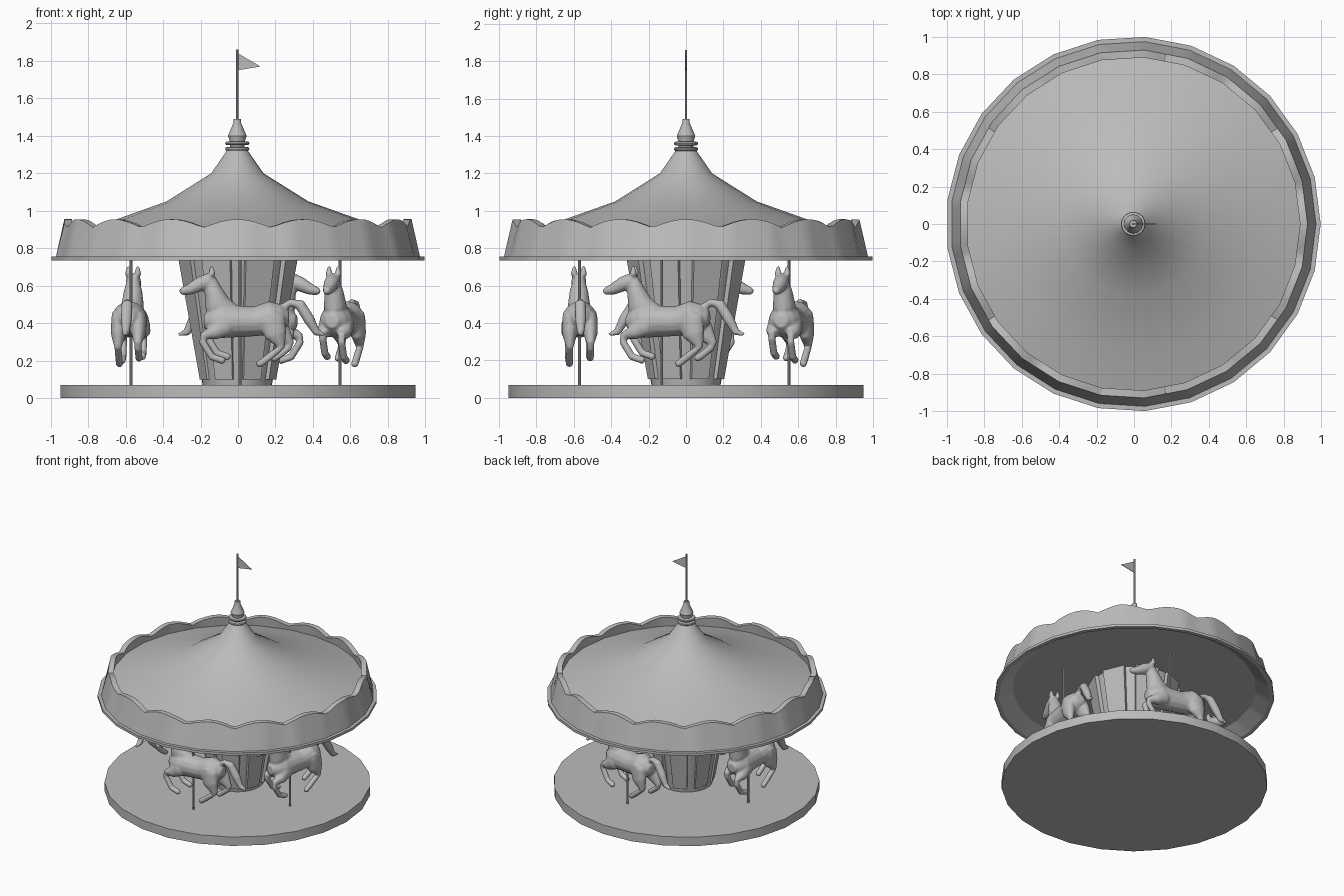
import bpy, bmesh, math
from mathutils import Vector

cube = bpy.data.objects.get("Cube")
if cube:
    bpy.data.objects.remove(cube, do_unlink=True)

SIDES = 25
SCALLOPS = 16
PANELS = 8
FLOOR = 0.07
CEILING = 0.8
TURN = 2 * math.pi

grey = bpy.data.materials.new("plain_grey")
grey.use_nodes = True
grey.diffuse_color = (0.5, 0.5, 0.5, 1)
shader = grey.node_tree.nodes["Principled BSDF"]
shader.inputs["Base Color"].default_value = grey.diffuse_color


def finish(name, bm):
    """Turn a bmesh into a named object with smooth shading and sharp edges."""
    bmesh.ops.remove_doubles(bm, verts=bm.verts, dist=0.0001)
    bmesh.ops.recalc_face_normals(bm, faces=bm.faces)
    mesh = bpy.data.meshes.new(name)
    bm.to_mesh(mesh)
    bm.free()
    mesh.materials.append(grey)
    obj = bpy.data.objects.new(name, mesh)
    bpy.context.collection.objects.link(obj)
    bpy.ops.object.select_all(action='DESELECT')
    obj.select_set(True)
    bpy.context.view_layer.objects.active = obj
    bpy.ops.object.shade_smooth_by_angle(angle=math.radians(30))
    return obj


def bridge(bm, rings, capped=False):
    """Join neighbouring rings of vertices with quads."""
    for lower, upper in zip(rings, rings[1:]):
        for i in range(len(lower)):
            bm.faces.new((lower[i - 1], lower[i], upper[i], upper[i - 1]))
    if capped:
        bm.faces.new(rings[0])
        bm.faces.new(rings[-1])


def lathe(name, profile, sides=SIDES, cuts=1, x=-0.004, y=0):
    """Spin a profile of (radius, height); each flat side may be cut further."""
    bm = bmesh.new()
    step = TURN / sides
    columns = []
    for k in range(sides * cuts):
        a = k * step / cuts
        flat = math.cos(step / 2) / math.cos(a % step - step / 2)
        columns.append([bm.verts.new((x + r * flat * math.cos(a), y + r * flat * math.sin(a), z))
                        for r, z in profile(a)])
    bridge(bm, list(zip(*columns)))
    return finish(name, bm)


def solid(name, points, **options):
    """Spin a closed shape whose first and last points are dropped to the axis."""
    closed = [(0, points[0][1]), *points, (0, points[-1][1])]
    return lathe(name, lambda a: closed, **options)


# Platform
solid("platform", [(0.95, 0), (0.95, FLOOR)])


# Valance with a scalloped top, a bottom rim and the ceiling inside
def valance_profile(a):
    rim = 0.735
    top = 0.91 + 0.045 * abs(math.cos(a * SCALLOPS / 2))
    return [(0, CEILING), (0.87, CEILING), (0.97, rim), (1, rim), (1, rim + 0.02),
            (0.975, rim + 0.02), (0.93, top), (0.89, top), (0.9, 0.86)]


lathe("valance", valance_profile, cuts=6)

# Tent roof
roof = [(0.9, 0.88), (0.69, 0.94), (0.38, 1.05), (0.14, 1.2), (0.05, 1.33)]
lathe("canopy", lambda a: roof, cuts=2)

# Finial, its two collars and the flagpole
solid("finial", [(0.04, 1.3), (0.04, 1.37), (0.05, 1.4), (0.02, 1.47), (0.02, 1.49)])
for label, z in (("lower", 1.33), ("upper", 1.36)):
    bead = [(0.06 + 0.01 * math.cos(t * TURN / 8), z + 0.01 * math.sin(t * TURN / 8))
            for t in range(-2, 3)]
    solid(label + "_collar", [(r - 0.005, height) for r, height in bead])
solid("flagpole", [(0.007, 1.48), (0.007, 1.86)], sides=10)

# Pennant flag
bm = bmesh.new()
corners = ((0, 1.84), (0.12, 1.77), (0, 1.75))
sheet = [[bm.verts.new((x, y, z)) for x, z in corners] for y in (-0.002, 0.002)]
bridge(bm, sheet, capped=True)
finish("flag", bm)

# Flared centre column with raised, tapered panels
solid("column", [(0.185, FLOOR), (0.31, CEILING)], sides=32)
bm = bmesh.new()
for k in range(PANELS):
    a = (k + 0.5) * TURN / PANELS
    outward = Vector((math.cos(a), math.sin(a), 0))
    along = Vector((-outward.y, outward.x, 0))
    ends = []
    for z, radius, half_width in ((0.1, 0.19, 0.05), (CEILING, 0.31, 0.085)):
        inner = Vector((0, 0, z)) + outward * (radius - 0.03)
        outer = inner + outward * 0.04
        side = along * half_width
        ends.append([bm.verts.new(p) for p in (inner - side, outer - side, outer + side, inner + side)])
    bridge(bm, ends, capped=True)
finish("column_panels", bm)


def tube(bm, points, side=0, widest=1, sides=14):
    """Loft rounded rings along (forward, height, radius) points."""
    path = [(Vector((u, side, z)), r) for u, z, r in points]

    # rounded tips
    def tip(end, inner):
        centre, r = end
        return centre + (centre - inner[0]).normalized() * r * 0.6, r * 0.5

    path = [tip(path[0], path[1]), *path, tip(path[-1], path[-2])]
    rings = []
    for i, (centre, r) in enumerate(path):
        before, after = path[max(i - 1, 0)][0], path[min(i + 1, len(path) - 1)][0]
        tangent = (after - before).normalized()
        across = Vector((0, min(r, widest), 0))
        upward = Vector((-tangent.z, 0, tangent.x)) * r
        rings.append([bm.verts.new(centre + upward * math.cos(k * TURN / sides)
                                   + across * math.sin(k * TURN / sides)) for k in range(sides)])
    bridge(bm, rings, capped=True)


def swing(points, forward, up):
    """Shift a leg progressively, keeping its root at the body."""
    return [(u + forward * min(i / 3, 1), z + up * min(i / 3, 1), r)
            for i, (u, z, r) in enumerate(points)]


# Horse built from overlapping tubes, fused by a remesh
body = [(0.15, 0.41, 0.07), (0.1, 0.41, 0.09), (-0.08, 0.41, 0.08), (-0.17, 0.43, 0.09), (-0.22, 0.43, 0.07)]
neck = [(0.07, 0.43, 0.09), (0.12, 0.5, 0.07), (0.14, 0.57, 0.05), (0.16, 0.64, 0.03)]
head = [(0.16, 0.63, 0.04), (0.21, 0.61, 0.04), (0.27, 0.58, 0.03), (0.31, 0.57, 0.02)]
tail = [(-0.22, 0.48, 0.02), (-0.27, 0.51, 0.02), (-0.32, 0.5, 0.03), (-0.37, 0.42, 0.03),
        (-0.41, 0.35, 0.02), (-0.45, 0.34, 0.01)]
ear = [(0.15, 0.66, 0.02), (0.15, 0.7, 0.01)]
front_leg = [(0.08, 0.39, 0.06), (0.14, 0.35, 0.04), (0.2, 0.33, 0.02), (0.2, 0.3, 0.02),
             (0.15, 0.22, 0.02), (0.09, 0.2, 0.02)]
hind_leg = [(-0.17, 0.42, 0.07), (-0.19, 0.34, 0.06), (-0.22, 0.27, 0.02), (-0.18, 0.24, 0.02),
            (-0.13, 0.2, 0.02), (-0.1, 0.18, 0.02)]

bm = bmesh.new()
tube(bm, body)
tube(bm, neck, widest=0.06)
tube(bm, head)
tube(bm, tail)
for side in (-1, 1):
    trailing = side < 0
    tube(bm, ear, side=side * 0.025)
    tube(bm, swing(front_leg, -0.03 * trailing, 0.02 * trailing), side=side * 0.055, widest=0.04)
    tube(bm, swing(hind_leg, -0.08 * trailing, 0.03 * trailing), side=side * 0.055, widest=0.04)
horse = finish("front_horse", bm)
fuse = horse.modifiers.new("fuse", 'REMESH')
fuse.mode = 'VOXEL'
fuse.voxel_size = 0.008
fuse.use_smooth_shade = True
soften = horse.modifiers.new("soften", 'SMOOTH')
soften.iterations = 4

# Ring of horses, each on its own pole and facing along the ring
spots = {"front": (0.01, -0.57), "left": (0.545, -0.13), "back": (0.125, 0.55), "right": (-0.57, 0.04)}
for place, (x, y) in spots.items():
    rider = horse
    if place != "front":
        rider = horse.copy()
        rider.name = place + "_horse"
        bpy.context.collection.objects.link(rider)
    rider.location = (x, y, 0)
    rider.rotation_euler.z = math.atan2(y, x) - TURN / 4
    solid(place + "_pole", [(0.008, FLOOR), (0.008, CEILING)], sides=10, x=x, y=y)
